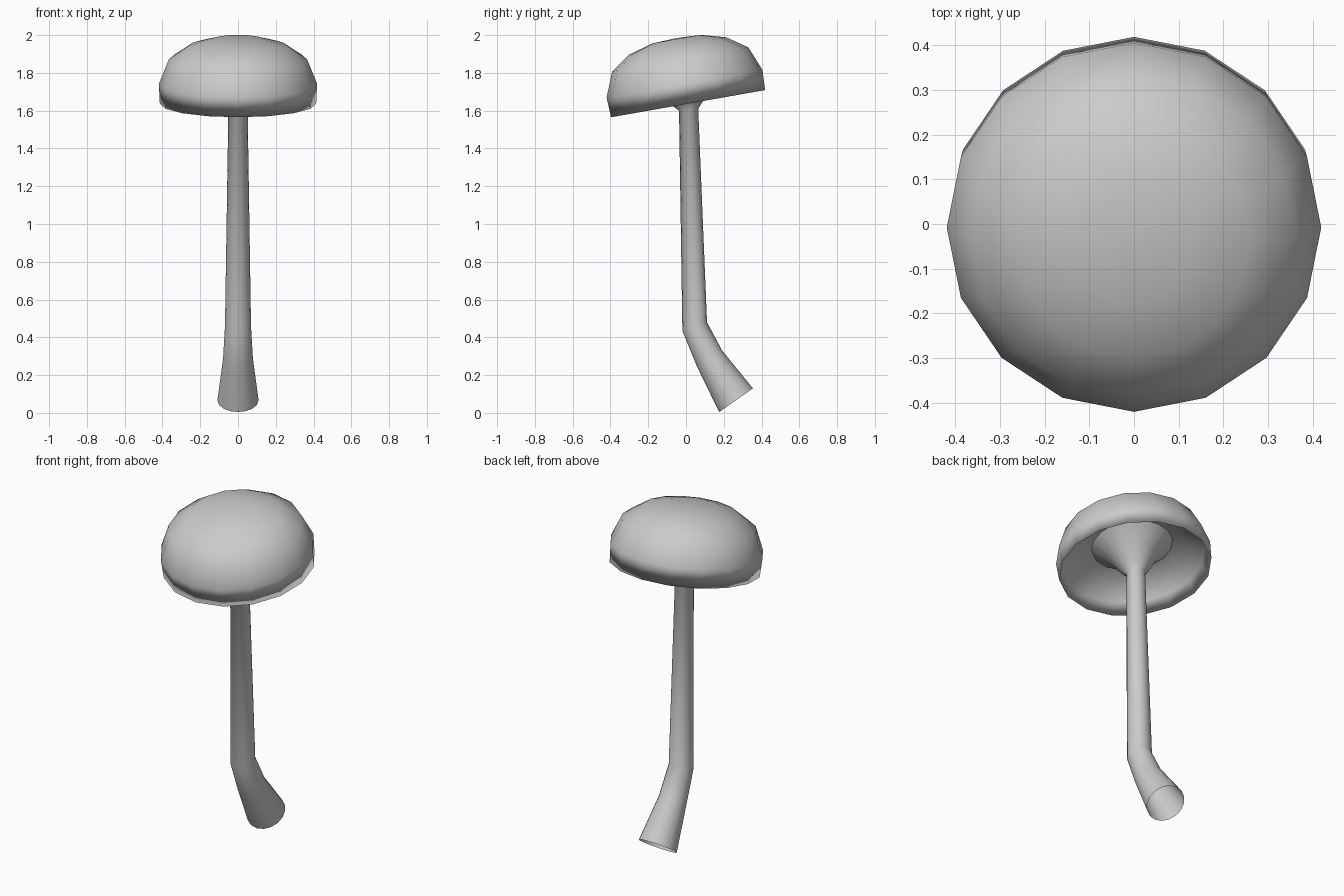
import bpy, bmesh
from math import sin, cos, pi, radians

if "Cube" in bpy.data.objects:
    bpy.data.objects.remove(bpy.data.objects["Cube"])

SIDES = 16
TILT = radians(10)
RIM = (0.011, 1.637)


def cap_ring(r, h, shift=0.0):
    # ring on the tilted cap axis: (centre y, centre z, radius, tilt)
    return (RIM[0] + shift - h * sin(TILT), RIM[1] + h * cos(TILT), r, TILT)


def loft(name, rings):
    bm = bmesh.new()
    loops = []
    for cy, cz, r, t in rings:
        if r == 0:
            loops.append([bm.verts.new((0, cy, cz))] * SIDES)
            continue
        angles = [2 * pi * i / SIDES for i in range(SIDES)]
        loops.append([bm.verts.new((r * cos(a), cy + r * sin(a) * cos(t),
                                    cz + r * sin(a) * sin(t))) for a in angles])
    for lo, hi in zip(loops, loops[1:]):
        for i in range(SIDES):
            j = (i + 1) % SIDES
            quad = [lo[i], lo[j], hi[j], hi[i]]
            bm.faces.new(list(dict.fromkeys(quad)))
    mesh = bpy.data.meshes.new(name)
    bm.to_mesh(mesh)
    bm.free()
    mesh.shade_smooth()
    obj = bpy.data.objects.new(name, mesh)
    bpy.context.collection.objects.link(obj)
    return obj


# Cap: hollow underside, soft rim, rounded dome
loft("mushroom_cap", [cap_ring(r, h) for r, h in [
    (0.22, 0.16), (0.29, 0.14), (0.385, 0.07), (0.414, 0.0),
    (0.419, 0.107), (0.366, 0.238), (0.26, 0.311), (0.13, 0.347), (0, 0.353)]])

# Stem: open foot, bent lower part, flare into the cap
loft("mushroom_stem", [
    (0.265, 0.067, 0.109, radians(35)),
    (0.125, 0.287, 0.079, radians(33)),
    (0.046, 0.457, 0.069, radians(19)),
    (0.014, 1.605, 0.051, radians(5)),
    cap_ring(0.08, 0.0), cap_ring(0.13, 0.08), cap_ring(0.22, 0.16)])
